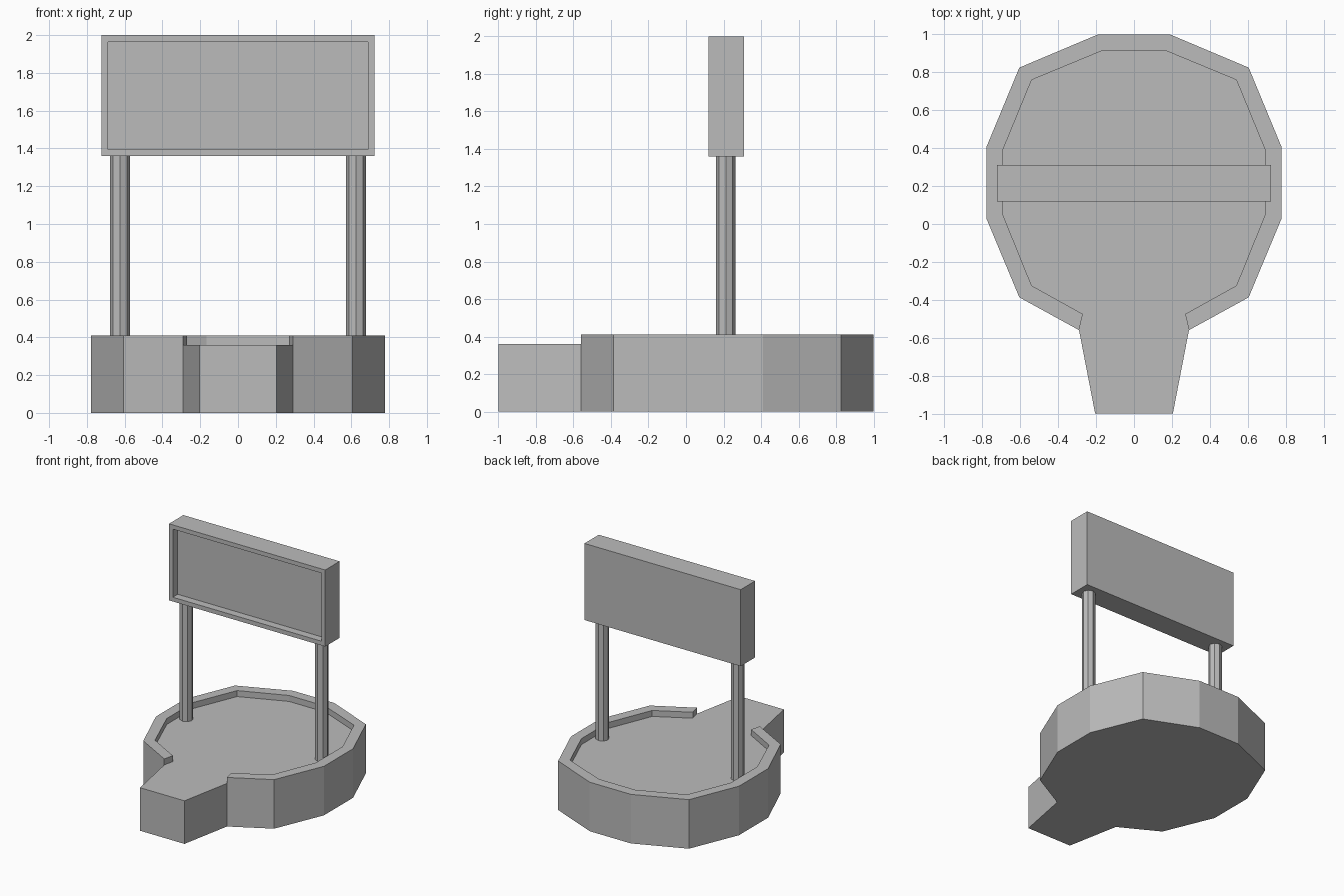
import bpy
import bmesh

if "Cube" in bpy.data.objects:
    bpy.data.objects.remove(bpy.data.objects["Cube"], do_unlink=True)

# Single plain grey material
grey = bpy.data.materials.new("plain_grey")
grey.use_nodes = True
grey.diffuse_color = (0.5, 0.5, 0.5, 1)
grey.node_tree.nodes["Principled BSDF"].inputs["Base Color"].default_value = (0.5, 0.5, 0.5, 1)

FLOOR, RIM = 0.36, 0.41


def finish(bm, name):
    mesh = bpy.data.meshes.new(name)
    bm.to_mesh(mesh)
    bm.free()
    mesh.materials.append(grey)
    obj = bpy.data.objects.new(name, mesh)
    bpy.context.collection.objects.link(obj)
    return obj


def mirrored(half):
    return half + [(-x, y) for x, y in reversed(half)]


def flat(bm, outline, z):
    return bm.faces.new([bm.verts.new((x, y, z)) for x, y in outline])


def walls(bm, path, low, high):
    for (ax, ay), (bx, by) in zip(path, path[1:]):
        corners = [(ax, ay, low), (bx, by, low), (bx, by, high), (ax, ay, high)]
        bm.faces.new([bm.verts.new(c) for c in corners])


# Base: sunken floor inside a faceted rim, open at the front onto a tapered step
outer = mirrored([(0.29, -0.56), (0.605, -0.387), (0.777, 0.025),
                  (0.777, 0.41), (0.605, 0.825), (0.19, 1.0)])
inner = mirrored([(0.27, -0.475), (0.54, -0.325), (0.69, 0.045),
                  (0.69, 0.395), (0.54, 0.76), (0.168, 0.914)])
step = [(-0.205, -1.0), (0.205, -1.0)]

bm = bmesh.new()
flat(bm, outer + inner[::-1], RIM)
flat(bm, step + outer[:1] + inner + outer[-1:], FLOOR)
flat(bm, (step + outer)[::-1], 0)
walls(bm, outer, 0, RIM)
walls(bm, outer[-1:] + inner[::-1] + outer[:1], FLOOR, RIM)
walls(bm, outer[-1:] + step + outer[:1], 0, FLOOR)
bmesh.ops.remove_doubles(bm, verts=bm.verts, dist=0.0001)
finish(bm, "base")

# Two octagonal posts
for side, x in (("left", 0.625), ("right", -0.625)):
    bm = bmesh.new()
    bmesh.ops.create_cone(bm, cap_ends=True, segments=8, radius1=0.052,
                          radius2=0.052, depth=1.36 - FLOOR)
    bmesh.ops.translate(bm, verts=bm.verts, vec=(x, 0.212, (1.36 + FLOOR) / 2))
    finish(bm, side + "_post")

# Sign board with a recessed front panel
bm = bmesh.new()
bmesh.ops.create_cube(bm, size=1)
bmesh.ops.scale(bm, verts=bm.verts, vec=(1.445, 0.19, 0.64))
bmesh.ops.translate(bm, verts=bm.verts, vec=(0, 0.215, 1.68))
bm.normal_update()
front = [f for f in bm.faces if f.normal.y < -0.9]
bmesh.ops.inset_region(bm, faces=front, thickness=0.05)
sunk = bmesh.ops.extrude_face_region(bm, geom=front)["geom"]
bmesh.ops.delete(bm, geom=front, context="FACES_ONLY")
bmesh.ops.translate(bm, verts=[v for v in sunk if isinstance(v, bmesh.types.BMVert)],
                    vec=(0, 0.065, 0))
bmesh.ops.recalc_face_normals(bm, faces=bm.faces)
finish(bm, "sign_board")
